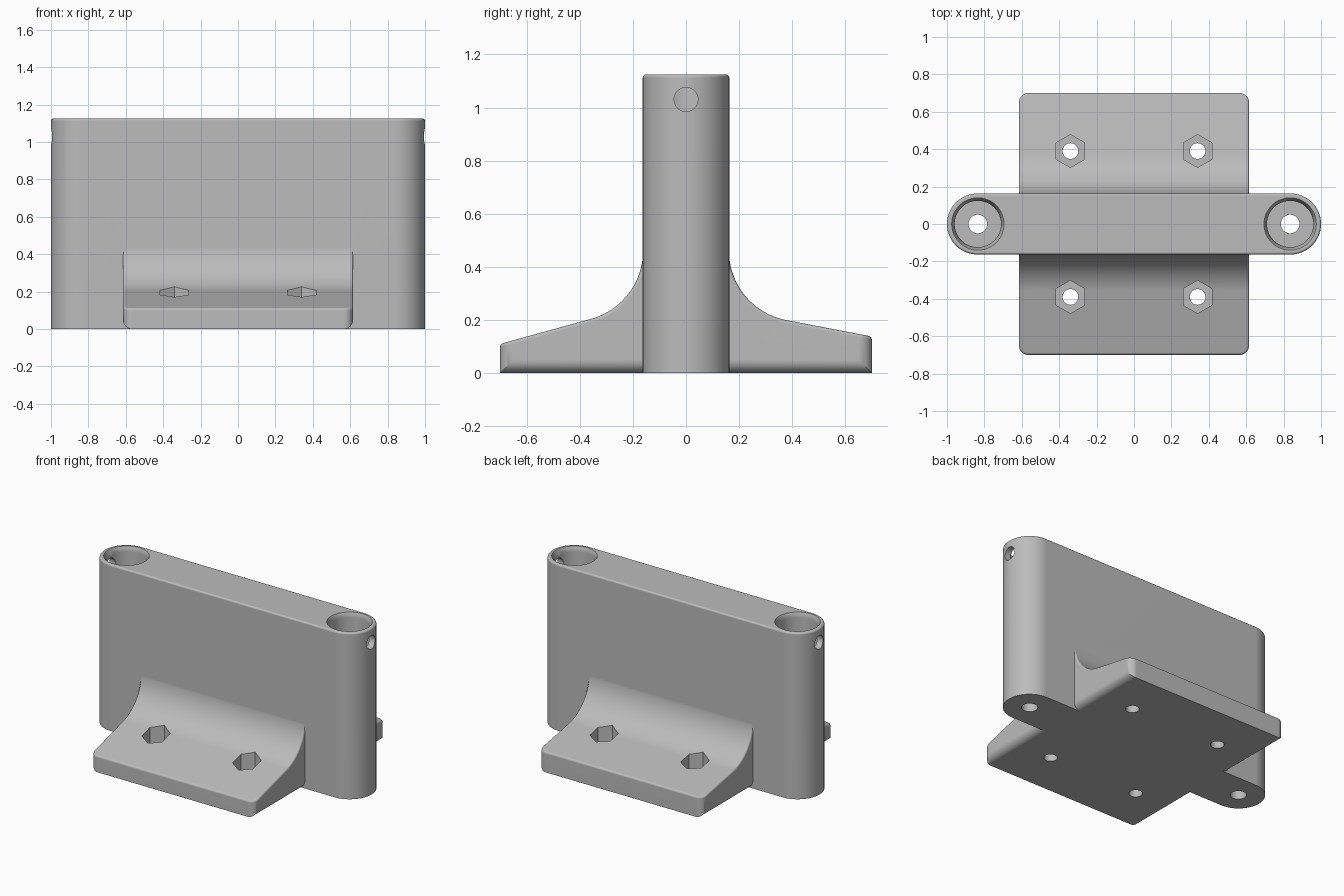
import bpy, bmesh
from math import sin, cos, pi, atan2, radians

cube = bpy.data.objects.get("Cube")
if cube:
    bpy.data.objects.remove(cube, do_unlink=True)

HALF, R, HEIGHT = 1.0, 0.163, 1.125
BASE_X, BASE_Y = 0.615, 0.70
SOCKET_X = 0.835

grey = bpy.data.materials.new("plain grey")
grey.use_nodes = True
COLOUR = (0.5, 0.5, 0.5, 1)
grey.diffuse_color = COLOUR
grey.node_tree.nodes["Principled BSDF"].inputs["Base Color"].default_value = COLOUR


def finish(bm, name):
    bmesh.ops.recalc_face_normals(bm, faces=bm.faces)
    mesh = bpy.data.meshes.new(name)
    bm.to_mesh(mesh)
    bm.free()
    mesh.materials.append(grey)
    obj = bpy.data.objects.new(name, mesh)
    bpy.context.collection.objects.link(obj)
    return obj


def extrude(points, offset):
    bm = bmesh.new()
    face = bm.faces.new([bm.verts.new(p) for p in points])
    moved = bmesh.ops.extrude_face_region(bm, geom=[face])["geom"]
    bmesh.ops.translate(bm, vec=offset, verts=[v for v in moved if isinstance(v, bmesh.types.BMVert)])
    bmesh.ops.recalc_face_normals(bm, faces=bm.faces)
    return bm


def round_edges(bm, edges, size, segments):
    bmesh.ops.bevel(bm, geom=edges, offset=size, offset_type='OFFSET',
                    segments=segments, profile=0.5, affect='EDGES', clamp_overlap=True)


def boolean(target, tool, operation):
    mod = target.modifiers.new("join", 'BOOLEAN')
    mod.operation, mod.object, mod.solver = operation, tool, 'EXACT'
    bpy.context.view_layer.objects.active = target
    bpy.ops.object.modifier_apply(modifier=mod.name)
    bpy.data.objects.remove(tool, do_unlink=True)


def turned(rings, sides, x, y, turn=0.0):
    """Upright solid through (radius, z) rings."""
    bm = bmesh.new()
    loops = [[bm.verts.new((x + r * cos(turn + 2 * pi * i / sides),
                            y + r * sin(turn + 2 * pi * i / sides), z))
              for i in range(sides)] for r, z in rings]
    for a, b in zip(loops, loops[1:]):
        for i in range(sides):
            j = (i + 1) % sides
            bm.faces.new((a[i], a[j], b[j], b[i]))
    bm.faces.new(loops[0])
    bm.faces.new(loops[-1])
    return finish(bm, "cutter")


# Upright wall with rounded ends and a softened top edge
N = 32
outline = [(side * (HALF - R + R * sin(pi * i / N)), -side * R * cos(pi * i / N), 0)
           for side in (1, -1) for i in range(N + 1)]
bm = extrude(outline, (0, 0, HEIGHT))
rim = [e for e in bm.edges if all(v.co.z > HEIGHT - 0.001 for v in e.verts)]
round_edges(bm, rim, 0.012, 3)
bracket = finish(bm, "mounting_bracket")


# Foot plate profile: sloped flange sweeping up into the wall
def flange(side, edge_z, fillet=0.265, top=0.46, steps=20):
    centre = R - 0.001 + fillet
    slope = atan2(0.2 - edge_z, BASE_Y - 0.37)
    pts = [(side * BASE_Y, 0), (side * BASE_Y, edge_z)]
    for i in range(steps + 1):
        a = slope + (pi / 2 - slope) * i / steps
        pts.append((side * (centre - fillet * sin(a)), top - fillet * cos(a)))
    return pts


profile = flange(-1, 0.11) + flange(1, 0.138)[::-1]
bm = extrude([(-BASE_X, y, z) for y, z in profile], (2 * BASE_X, 0, 0))
corners = [e for e in bm.edges
           if all(abs(v.co.y) > BASE_Y - 0.001 for v in e.verts)
           and abs(e.verts[0].co.x - e.verts[1].co.x) < 0.001]
round_edges(bm, corners, 0.05, 8)
bm.normal_update()
top_edges = [e for e in bm.edges if len(e.link_faces) == 2
             and max(f.normal.z for f in e.link_faces) > 0.002
             and abs(min(f.normal.z for f in e.link_faces)) < 0.001]
round_edges(bm, top_edges, 0.012, 3)
boolean(bracket, finish(bm, "foot_plate"), 'UNION')

# Sockets with chamfered mouth, drain hole and side screw hole
for side in (-1, 1):
    x = side * SOCKET_X
    boolean(bracket, turned([(0.05, -0.1), (0.05, 0.2), (0.124, 0.2), (0.124, HEIGHT - 0.03),
                             (0.14, HEIGHT), (0.14, HEIGHT + 0.1)], 48, x, 0), 'DIFFERENCE')
    circle = [(x, 0.045 * cos(2 * pi * i / 32), 1.03 + 0.045 * sin(2 * pi * i / 32)) for i in range(32)]
    boolean(bracket, finish(extrude(circle, (side * 0.4, 0, 0)), "cutter"), 'DIFFERENCE')

# Hexagonal nut pockets with bolt holes
for x in (-0.34, 0.34):
    for y in (-0.39, 0.39):
        boolean(bracket, turned([(0.088, 0.06), (0.088, 0.5)], 6, x, y, pi / 6), 'DIFFERENCE')
        boolean(bracket, turned([(0.042, -0.1), (0.042, 0.3)], 32, x, y), 'DIFFERENCE')

# Smooth shading with crisp edges
bpy.ops.object.select_all(action='DESELECT')
bracket.select_set(True)
bpy.context.view_layer.objects.active = bracket
bpy.ops.object.shade_smooth_by_angle(angle=radians(35))
weighted = bracket.modifiers.new("even_shading", 'WEIGHTED_NORMAL')
weighted.keep_sharp = True
